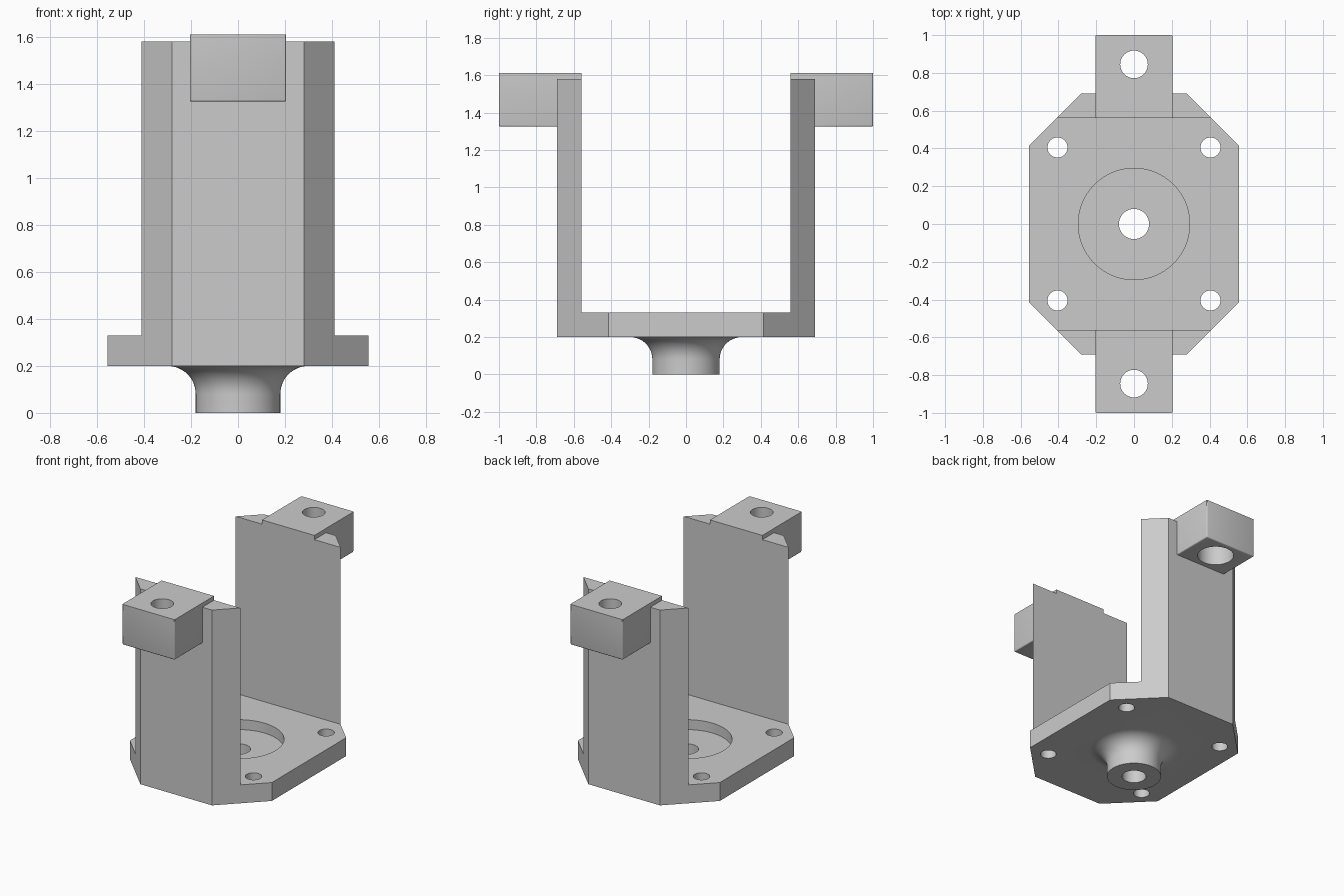
import bpy, bmesh, math

if "Cube" in bpy.data.objects:
    bpy.data.objects.remove(bpy.data.objects["Cube"])

grey = bpy.data.materials.new("plain grey")
grey.diffuse_color = (0.6, 0.6, 0.6, 1)
grey.use_nodes = True
grey.node_tree.nodes["Principled BSDF"].inputs["Base Color"].default_value = grey.diffuse_color


def make_object(name, bm):
    bmesh.ops.recalc_face_normals(bm, faces=bm.faces)
    mesh = bpy.data.meshes.new(name)
    bm.to_mesh(mesh)
    bm.free()
    mesh.materials.append(grey)
    obj = bpy.data.objects.new(name, mesh)
    bpy.context.collection.objects.link(obj)
    return obj


def prism(name, outline, z0, z1):
    bm = bmesh.new()
    face = bm.faces.new([bm.verts.new((x, y, z0)) for x, y in outline])
    ext = bmesh.ops.extrude_face_region(bm, geom=[face])
    verts = [v for v in ext["geom"] if isinstance(v, bmesh.types.BMVert)]
    bmesh.ops.translate(bm, verts=verts, vec=(0, 0, z1 - z0))
    return make_object(name, bm)


def box(name, x0, x1, y0, y1, z0, z1):
    return prism(name, [(x0, y0), (x1, y0), (x1, y1), (x0, y1)], z0, z1)


def cylinder(name, x, y, r, z0, z1, n=48):
    ring = [(x + r * math.cos(2 * math.pi * i / n),
             y + r * math.sin(2 * math.pi * i / n)) for i in range(n)]
    return prism(name, ring, z0, z1)


def lathe(name, profile, n=64):
    bm = bmesh.new()
    rings = [[bm.verts.new((r * math.cos(2 * math.pi * i / n),
                            r * math.sin(2 * math.pi * i / n), z)) for i in range(n)]
             for r, z in profile]
    for a, b in zip(rings, rings[1:]):
        for i in range(n):
            j = (i + 1) % n
            bm.faces.new((a[i], a[j], b[j], b[i]))
    bm.faces.new(rings[0])
    bm.faces.new(rings[-1])
    return make_object(name, bm)


def apply_modifier(obj, mod):
    bpy.context.view_layer.objects.active = obj
    bpy.ops.object.modifier_apply(modifier=mod.name)


def combine(target, other, operation):
    mod = target.modifiers.new(operation.lower(), 'BOOLEAN')
    mod.operation = operation
    mod.solver = 'EXACT'
    mod.object = other
    apply_modifier(target, mod)
    bpy.data.objects.remove(other)


# Chamfered column hollowed into a base plate with two upright walls
outline = [(0.28, -0.69), (0.555, -0.415), (0.555, 0.415), (0.28, 0.69),
           (-0.28, 0.69), (-0.555, 0.415), (-0.555, -0.415), (-0.28, -0.69)]
bracket = prism("bracket", outline, 0.2, 1.58)
combine(bracket, box("gap", -1, 1, -0.56, 0.56, 0.33, 2), 'DIFFERENCE')

# Flared hub under the plate
flare = [(0.30 - 0.12 * math.cos(a), 0.08 + 0.12 * math.sin(a))
         for a in [math.pi / 2 * i / 12 for i in range(13)]]
combine(bracket, lathe("hub", [(0.18, 0)] + flare + [(0.29, 0.23)]), 'UNION')

# Mounting lugs with softened edges, bored and counterbored from below
for s in (-1, 1):
    y0, y1 = sorted((s * 0.56, s * 1.0))
    lug = box("lug", -0.205, 0.205, y0, y1, 1.325, 1.61)
    bm = bmesh.new()
    bm.from_mesh(lug.data)
    soft = []
    for e in bm.edges:
        mid = (e.verts[0].co + e.verts[1].co) / 2
        if abs(mid.y) > 0.6 and mid.z < 1.6:
            soft.append(e)
    bmesh.ops.bevel(bm, geom=soft, offset=0.008, segments=3, profile=0.5,
                    affect='EDGES')
    bm.to_mesh(lug.data)
    bm.free()
    combine(bracket, lug, 'UNION')
    combine(bracket, cylinder("bore", 0, s * 0.845, 0.073, 1.2, 1.8), 'DIFFERENCE')
    combine(bracket, cylinder("counterbore", 0, s * 0.845, 0.12, 1.2, 1.52), 'DIFFERENCE')

# Round recess, centre hole and four corner screw holes
combine(bracket, cylinder("recess", 0, 0, 0.295, 0.26, 0.5, 64), 'DIFFERENCE')
combine(bracket, cylinder("centre_hole", 0, 0, 0.08, -0.1, 0.5), 'DIFFERENCE')
for x in (-0.405, 0.405):
    for y in (-0.405, 0.405):
        combine(bracket, cylinder("screw_hole", x, y, 0.053, 0.1, 0.5, 32), 'DIFFERENCE')

# Smooth the round surfaces, keep the corners sharp
bpy.ops.object.select_all(action='DESELECT')
bracket.select_set(True)
bpy.context.view_layer.objects.active = bracket
bpy.ops.object.shade_smooth_by_angle(angle=math.radians(30))
